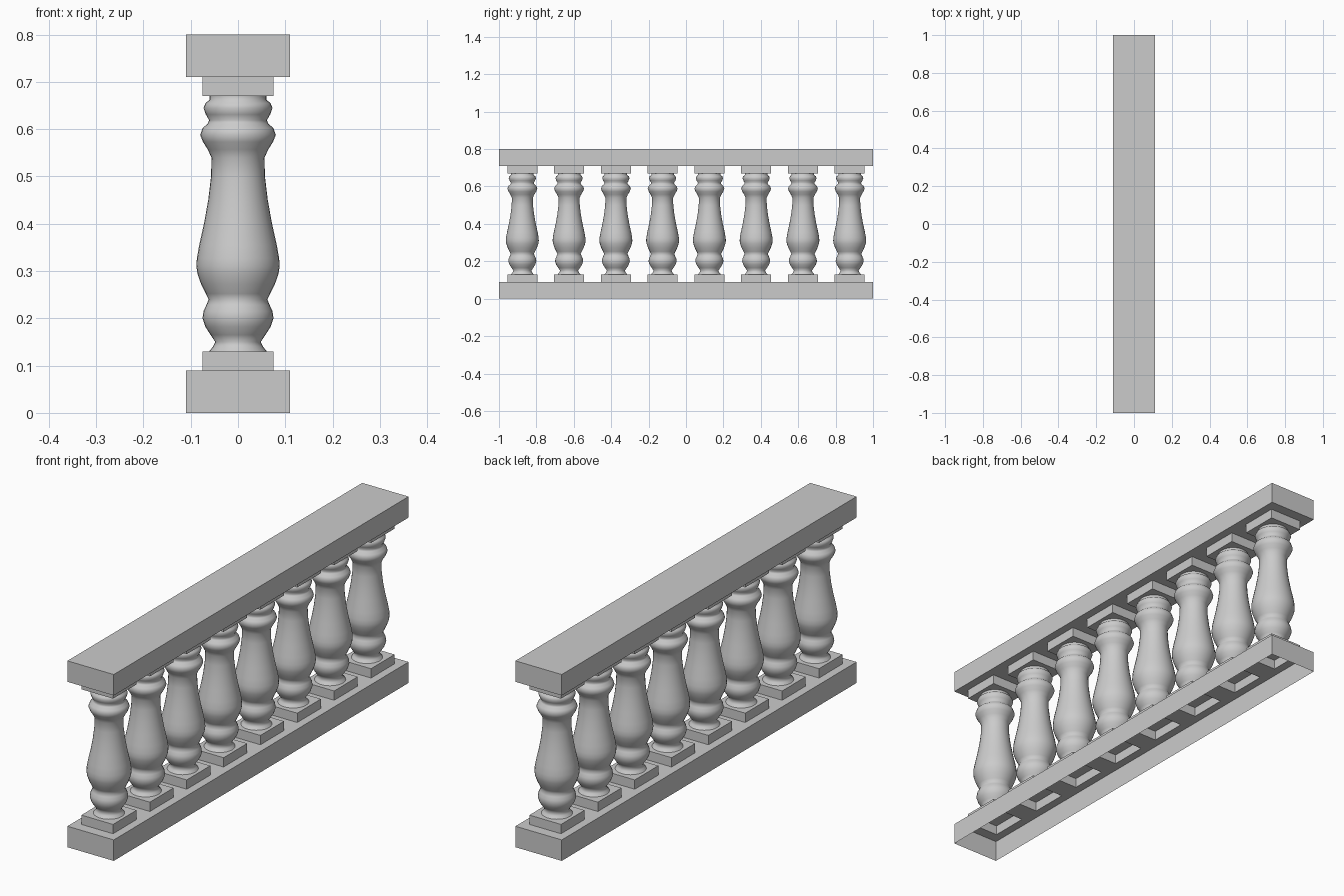
import bpy, bmesh, math

if "Cube" in bpy.data.objects:
    bpy.data.objects.remove(bpy.data.objects["Cube"])

COUNT, STEP = 8, 0.25
CENTRES = [(i - (COUNT - 1) / 2) * STEP for i in range(COUNT)]
RAIL_X, RAIL_Y = 0.11, 1.0      # rail half sizes
BLOCK_X, BLOCK_Y = 0.075, 0.08  # square block half sizes

# baluster profile: (radius, height)
PROFILE = [(.061, .13), (.053, .14), (.048, .15), (.058, .165), (.069, .182),
           (.075, .2), (.073, .215), (.067, .228), (.062, .24), (.068, .252),
           (.078, .272), (.086, .295), (.088, .31), (.087, .327), (.082, .355),
           (.072, .4), (.063, .45), (.057, .5), (.056, .54), (.064, .557),
           (.074, .573), (.080, .588), (.075, .602), (.064, .612), (.061, .619),
           (.068, .631), (.073, .645), (.069, .655), (.060, .662), (.060, .67)]


def make_object(name, bm):
    bmesh.ops.remove_doubles(bm, verts=bm.verts, dist=1e-5)
    mesh = bpy.data.meshes.new(name)
    bm.to_mesh(mesh)
    bm.free()
    obj = bpy.data.objects.new(name, mesh)
    bpy.context.collection.objects.link(obj)
    return obj


def rail(name, z_outer, z_inner, z_block, closed):
    """Hollow rail whose inner face steps out into a row of square blocks."""
    bm = bmesh.new()
    xs = [-RAIL_X, -BLOCK_X, BLOCK_X, RAIL_X]
    ys = [-RAIL_Y] + [c + s * BLOCK_Y for c in CENTRES for s in (-1, 1)] + [RAIL_Y]
    grid = [[bm.verts.new((x, y, z_inner)) for y in ys] for x in xs]
    blocks = []
    for i in range(len(xs) - 1):
        for j in range(len(ys) - 1):
            f = bm.faces.new((grid[i][j], grid[i + 1][j], grid[i + 1][j + 1], grid[i][j + 1]))
            if i == 1 and j % 2 == 1:
                blocks.append(f)
    # square blocks, open towards the rail
    for f in bmesh.ops.extrude_discrete_faces(bm, faces=blocks)['faces']:
        for v in f.verts:
            v.co.z = z_block
    # rail sides and optional outer cover
    corners = [(-RAIL_X, -RAIL_Y), (RAIL_X, -RAIL_Y), (RAIL_X, RAIL_Y), (-RAIL_X, RAIL_Y)]
    inner = [bm.verts.new((x, y, z_inner)) for x, y in corners]
    outer = [bm.verts.new((x, y, z_outer)) for x, y in corners]
    for k in range(4):
        n = (k + 1) % 4
        quad = (outer[k], outer[n], inner[n], inner[k])
        bm.faces.new(quad if z_inner > z_outer else quad[::-1])
    if closed:
        bm.faces.new(outer)
    if z_inner < z_outer:
        # inner face looks downwards on the top rail
        flat = [f for f in bm.faces if all(abs(v.co.z - z_inner) < 1e-5 for v in f.verts)
                or all(abs(v.co.z - z_block) < 1e-5 for v in f.verts)]
        bmesh.ops.reverse_faces(bm, faces=flat)
    bmesh.ops.remove_doubles(bm, verts=bm.verts, dist=1e-5)
    bmesh.ops.recalc_face_normals(bm, faces=bm.faces)
    # keep the top level faces pointing outwards
    probe = max(bm.faces, key=lambda f: f.calc_center_median().z)
    if max(z_outer, z_block) - probe.calc_center_median().z < 1e-4 and probe.normal.z < 0:
        bmesh.ops.reverse_faces(bm, faces=bm.faces)
    return make_object(name, bm)


rail("bottom_rail", 0.0, 0.09, 0.13, False)
rail("top_rail", 0.8, 0.71, 0.67, True)


# turned baluster, shared by all copies
bm = bmesh.new()
verts = [bm.verts.new((r, 0, z)) for r, z in PROFILE]
edges = [bm.edges.new(pair) for pair in zip(verts, verts[1:])]
bmesh.ops.spin(bm, geom=verts + edges, cent=(0, 0, 0), axis=(0, 0, 1),
               angle=math.tau, steps=32)
bmesh.ops.remove_doubles(bm, verts=bm.verts, dist=1e-5)
bmesh.ops.recalc_face_normals(bm, faces=bm.faces)
f = next(iter(bm.faces))
waist = max(bm.faces, key=lambda f: f.calc_center_median().xy.length)
if waist.normal.xy.dot(waist.calc_center_median().xy) < 0:
    bmesh.ops.reverse_faces(bm, faces=bm.faces)
for f in bm.faces:
    f.smooth = True
baluster = make_object("baluster_1", bm)
baluster.location.y = CENTRES[0]
for n, y in enumerate(CENTRES[1:], 2):
    copy = baluster.copy()
    copy.name = f"baluster_{n}"
    copy.location.y = y
    bpy.context.collection.objects.link(copy)
